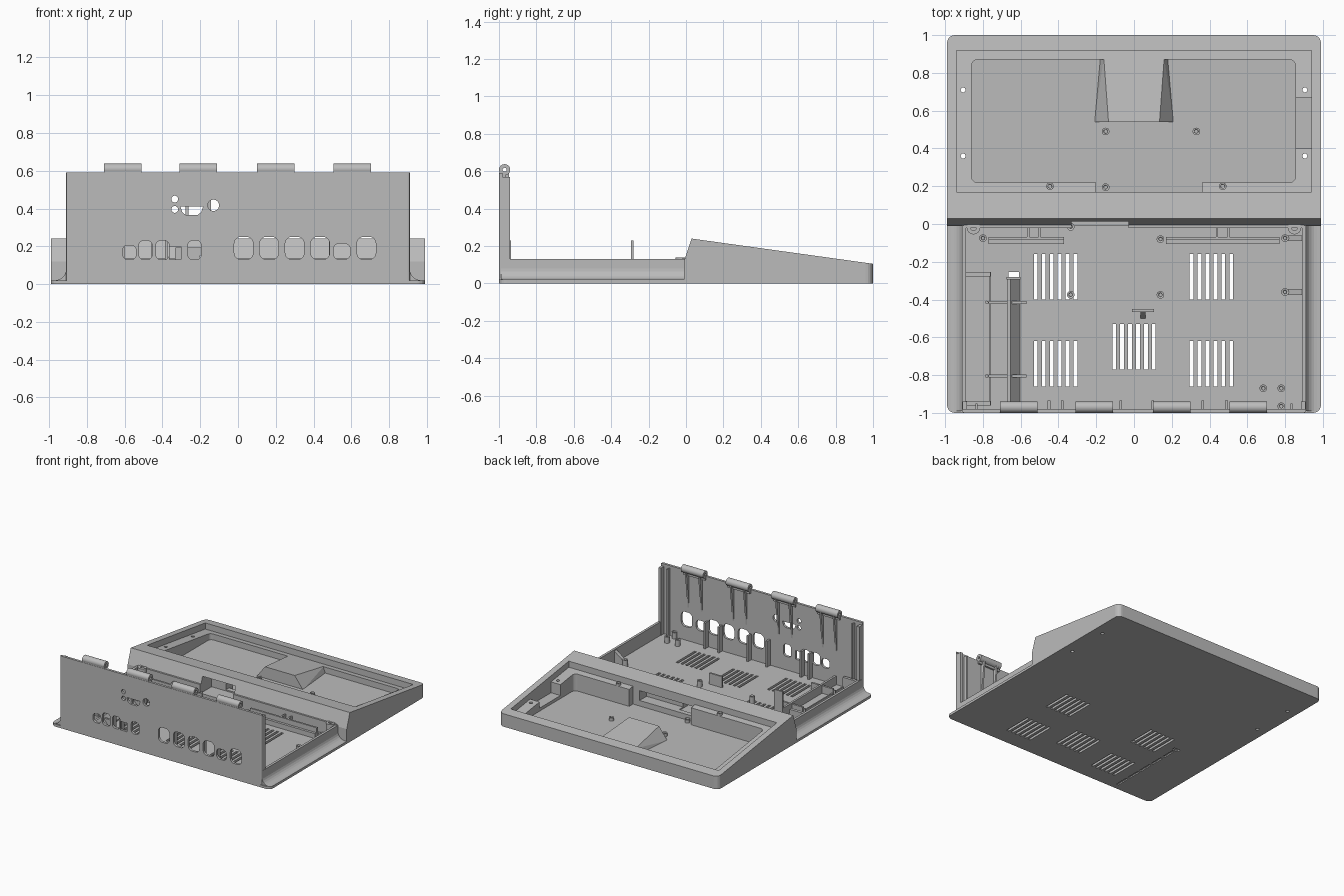
import bpy, bmesh, math
from mathutils import Vector, Matrix

if "Cube" in bpy.data.objects:
    bpy.data.objects.remove(bpy.data.objects["Cube"])

grey = bpy.data.materials.new("plain grey plastic")
grey.use_nodes = True
grey.diffuse_color = (0.5, 0.5, 0.5, 1)
grey.node_tree.nodes["Principled BSDF"].inputs["Base Color"].default_value = (0.5, 0.5, 0.5, 1)


def finish(name, bm):
    bmesh.ops.recalc_face_normals(bm, faces=bm.faces)
    mesh = bpy.data.meshes.new(name)
    bm.to_mesh(mesh)
    bm.free()
    mesh.materials.append(grey)
    ob = bpy.data.objects.new(name, mesh)
    bpy.context.collection.objects.link(ob)
    return ob


def box(name, x, y, z, round_axis=None, r=0.0, where=None):
    """Box from three ranges; edges along round_axis can be rounded."""
    bm = bmesh.new()
    bmesh.ops.create_cube(bm, size=1)
    for v in bm.verts:
        v.co = [a[0] if c < 0 else a[1] for c, a in zip(v.co, (x, y, z))]
    if round_axis is not None:
        round_edges(bm, round_axis, r, where)
    return finish(name, bm)


def round_edges(bm, axis, r, where=None):
    def along(e):
        d = e.verts[0].co - e.verts[1].co
        return abs(d[axis]) > 0.999 * d.length
    edges = [e for e in bm.edges if along(e) and (not where or all(where(v.co) for v in e.verts))]
    bmesh.ops.bevel(bm, geom=edges, offset=r, segments=5, profile=0.5, affect='EDGES')


def prism(name, pts, axis, a, b, where=None, r=0.0):
    """Extrude a profile along x (axis 0, points are y,z) or y (axis 1, points are x,z)."""
    bm = bmesh.new()
    place = (lambda p: (a, p[0], p[1])) if axis == 0 else (lambda p: (p[0], a, p[1]))
    face = bm.faces.new([bm.verts.new(place(p)) for p in pts])
    ext = bmesh.ops.extrude_face_region(bm, geom=[face])["geom"]
    shift = Vector((0, 0, 0))
    shift[axis] = b - a
    bmesh.ops.translate(bm, vec=shift, verts=[v for v in ext if isinstance(v, bmesh.types.BMVert)])
    if where:
        round_edges(bm, 2, r, where)
    return finish(name, bm)


def cyl(name, centre, r, length, axis=2, n=24):
    bm = bmesh.new()
    rot = (Matrix.Rotation(math.pi / 2, 4, 'Y'), Matrix.Rotation(math.pi / 2, 4, 'X'), Matrix())[axis]
    bmesh.ops.create_cone(bm, cap_ends=True, segments=n, radius1=r, radius2=r, depth=length,
                          matrix=Matrix.Translation(centre) @ rot)
    ob = finish(name, bm)
    bpy.context.view_layer.objects.active = ob
    for o in bpy.context.selected_objects:
        o.select_set(False)
    ob.select_set(True)
    bpy.ops.object.shade_smooth_by_angle(angle=math.radians(40))
    return ob


def cut(target, *cutters):
    for c in cutters:
        mod = target.modifiers.new("cut", 'BOOLEAN')
        mod.operation, mod.solver, mod.object = 'DIFFERENCE', 'EXACT', c
        bpy.context.view_layer.objects.active = target
        bpy.ops.object.modifier_apply(modifier=mod.name)
        bpy.data.objects.remove(c)


def rim(y):
    return 0.24 - 0.139 * (y - 0.03)


def ledge(y):
    return rim(y) - 0.05


# Base plate with vents and underside slots
floor = 0.02
plate = box("base_plate", (-0.99, 0.99), (-1, -0.01), (0, floor), 2, 0.04, lambda c: c.y < -0.9)
for gx, gy in ((-0.415, -0.28), (0.41, -0.28), (-0.415, -0.74), (0.41, -0.74), (0, -0.65)):
    for i in range(6):
        x = gx + (i - 2.5) * 0.042
        cut(plate, box("vent", (x - 0.01, x + 0.01), (gy - 0.12, gy + 0.12), (-0.1, 0.1)))
cut(plate, box("slot", (-0.665, -0.61), (-0.285, -0.255), (-0.1, 0.1)))
for i in range(5):
    y = -0.95 + i * 0.135
    cut(plate, box("slot", (-0.645, -0.625), (y, y + 0.11), (-0.1, 0.012)))

# Sloping front tray
tray = prism("keyboard_tray", [(-0.01, 0), (-0.01, 0.12), (0.03, 0.24), (1, rim(1)), (1, 0)],
             0, -0.99, 0.99, lambda c: c.y > 0.99, 0.04)
cut(tray,
    prism("recess", [(0.17, ledge(0.17)), (0.17, 0.5), (0.92, 0.5), (0.92, ledge(0.92))], 0, -0.94, 0.94),
    box("pocket", (-0.86, 0.855), (0.22, 0.87), (0.025, 0.5), 2, 0.03),
    box("pocket_gap", (-0.2, 0.36), (0.17, 0.3), (0.025, 0.5)),
    box("side_notch", (0.8, 0.94), (0.4, 0.67), (0.05, 0.5)),
    box("cable_opening", (-0.33, -0.03), (-0.1, 0.13), (0.06, 0.19)),
    box("cable_slit", (-0.2, 0.3), (0.08, 0.2), (0.07, 0.15)))
for s in (-1, 1):
    for y in (0.36, 0.71):
        cut(tray, cyl("screw_hole", (s * 0.905, y, 0.1), 0.013, 0.5, n=16))

# Ramp that continues the tray ledge, with splayed sides
bm = bmesh.new()
for y, top, foot in ((0.54, 0.135, 0.21), (0.88, 0.16, 0.18)):
    for s in (-1, 1):
        bm.verts.new((s * top, y, ledge(y)))
        bm.verts.new((s * foot, y, 0.02))
bmesh.ops.convex_hull(bm, input=bm.verts)
finish("tray_ramp", bm)

# Small tray bosses
for x, y in ((-0.15, 0.49), (0.33, 0.49), (-0.15, 0.195), (-0.445, 0.2), (0.47, 0.2)):
    base = 0.025 if y > 0.3 or abs(x) < 0.2 else ledge(y) - 0.01
    boss = cyl("tray_boss", (x, y, base + 0.01), 0.02, 0.03)
    cut(boss, cyl("hole", (x, y, base + 0.03), 0.01, 0.04, n=12))

# Low side walls with a hollow curve down to the plate edge
arc = [(0.97 - 0.06 * math.cos(t), 0.08 - 0.06 * math.sin(t))
       for t in [i * math.pi / 12 for i in range(7)]]
for s in (-1, 1):
    prof = [(0.89, 0.01), (0.89, 0.13), (0.91, 0.13)] + arc + [(0.97, 0.01)]
    prism("side_wall", [(s * x, z) for x, z in prof], 1, -0.99, 0)
    box("end_return", sorted((s * 0.885, s * 0.908)), (-0.995, -0.94), (0.01, 0.57))
    box("corner_rib", sorted((s * 0.83, s * 0.84)), (-0.985, -0.95), (0.01, 0.57))
    post = cyl("corner_post", (s * 0.85, -0.02, 0.075), 0.035, 0.13)
    cut(post, cyl("hole", (s * 0.85, -0.02, 0.12), 0.015, 0.1))

# Rear panel with connector openings
panel = box("rear_panel", (-0.91, 0.91), (-1, -0.98), (0.0, 0.59), 2, 0.012, lambda c: c.y < -0.99)
ports = [(-0.575, 0.07, 0.205), (-0.49, 0.07, 0.23), (-0.4, 0.07, 0.23), (-0.23, 0.07, 0.23),
         (0.55, 0.09, 0.215), (0.68, 0.1, 0.25)] + [(0.03 + i * 0.135, 0.1, 0.25) for i in range(4)]
for x, w, top in ports:
    cut(panel, box("port", (x - w / 2, x + w / 2), (-1.1, -0.9), (0.13, top), 1, w * 0.35))
cut(panel, box("port", (-0.362, -0.302), (-1.1, -0.9), (0.13, 0.2)),
    prism("port", [(-0.305, 0.41), (-0.185, 0.41), (-0.195, 0.38), (-0.215, 0.365),
                   (-0.275, 0.365), (-0.295, 0.38)], 1, -1.1, -0.9))
for x, z, r in ((-0.335, 0.45, 0.018), (-0.335, 0.395, 0.018), (-0.13, 0.417, 0.03)):
    cut(panel, cyl("port", (x, -1, z), r, 0.2, 1))

# Hinge barrels with tapered ribs
for x in (-0.61, -0.21, 0.2, 0.605):
    barrel = cyl("hinge_barrel", (x, -0.97, 0.608), 0.03, 0.2, 0)
    cut(barrel, cyl("pin_hole", (x, -0.97, 0.608), 0.011, 0.4, 0, 12))
    box("hinge_foot", (x - 0.1, x + 0.1), (-0.998, -0.965), (0.56, 0.6))
    for dx in (-0.06, 0.06):
        prism("hinge_rib", [(-0.985, 0.25), (-0.985, 0.59), (-0.945, 0.59)], 0, x + dx - 0.007, x + dx + 0.007)

# Gussets between the panel and the floor
for x in (-0.45, -0.38, -0.07, 0.1, 0.365, 0.49):
    box("panel_gusset", (x - 0.007, x + 0.007), (-0.985, -0.935), (0.01, 0.23))

# Circuit board rails in front of the tray wall
for x0, x1, braces in ((-0.77, -0.37, (-0.56, -0.5)), (0.17, 0.77, (0.44, 0.5))):
    box("board_rail", (x0, x1), (-0.085, -0.07), (0.01, 0.1))
    box("board_rail_foot", (x0, x1), (-0.105, -0.085), (0.01, 0.06))
    for x in braces:
        box("rail_brace", (x - 0.006, x + 0.006), (-0.08, 0), (0.01, 0.1))
for x0, x1 in ((-0.9, -0.33), (-0.03, 0.9)):
    box("tray_wall_lip", (x0, x1), (-0.02, 0.0), (0.01, 0.135))

# Floor bosses
for x, y in ((-0.335, -0.015), (0.14, -0.08), (-0.335, -0.375), (0.14, -0.375), (0.8, -0.075),
             (0.8, -0.36), (-0.8, -0.075), (0.685, -0.87), (0.78, -0.87), (0.78, -0.965)):
    boss = cyl("floor_boss", (x, y, 0.04), 0.02, 0.06)
    cut(boss, cyl("hole", (x, y, 0.07), 0.009, 0.06, n=12))
for y in (-0.075, -0.36):
    prism("boss_gusset", [(0.815, 0.01), (0.815, 0.065), (0.89, 0.12), (0.89, 0.01)], 1, y - 0.015, y + 0.015)

# Cable channel with its tall end plate and cross ribs
prism("channel", [(-0.672, 0.01), (-0.672, 0.09), (-0.655, 0.09), (-0.605, 0.03), (-0.605, 0.01)],
      1, -0.98, -0.29)
box("channel_end_plate", (-0.675, -0.6), (-0.295, -0.28), (0.01, 0.23))
for y in (-0.415, -0.805):
    box("channel_rib", (-0.77, -0.57), (y - 0.008, y + 0.008), (0.01, 0.08))
    cyl("rib_pin", (-0.78, y, 0.04), 0.009, 0.06, n=12)

# Battery bay on the side
box("bay_wall", (-0.768, -0.758), (-0.96, -0.255), (0.01, 0.045))
for y in (-0.265, -0.95):
    box("bay_end", (-0.9, -0.76), (y - 0.012, y + 0.012), (0.01, 0.12))

# Upright tab in the middle of the floor
box("centre_tab", (-0.01, 0.105), (-0.465, -0.45), (0.01, 0.11))
prism("tab_gusset", [(-0.46, 0.01), (-0.46, 0.09), (-0.505, 0.01)], 0, 0.035, 0.06)
